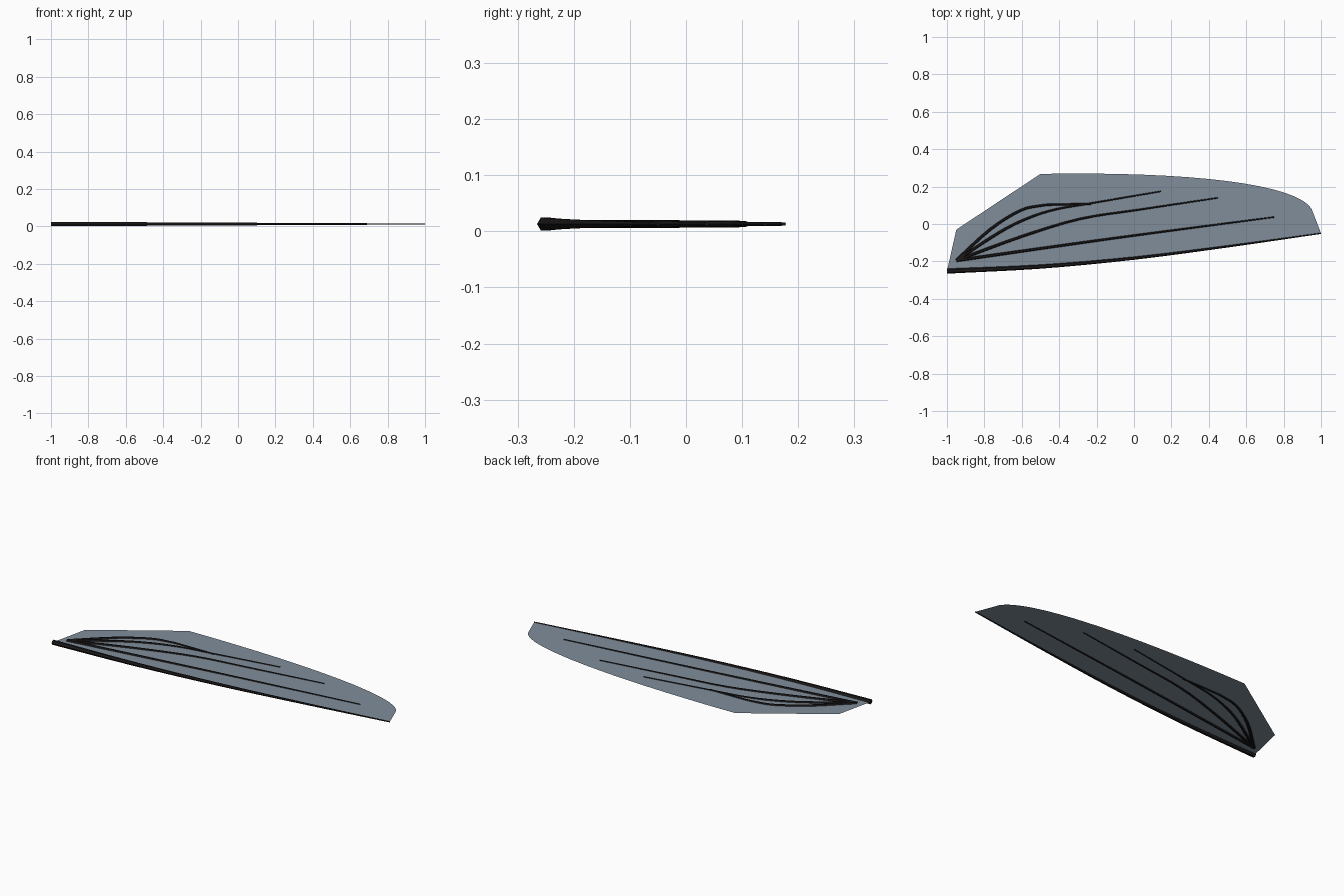
import bpy, bmesh
from mathutils import Vector
from mathutils.geometry import interpolate_bezier

if "Cube" in bpy.data.objects:
    bpy.data.objects.remove(bpy.data.objects["Cube"])

Z = 0.013  # height of the wing plane


def material(name, color):
    m = bpy.data.materials.new(name)
    m.diffuse_color = color
    m.use_nodes = True
    m.node_tree.nodes["Principled BSDF"].inputs["Base Color"].default_value = m.diffuse_color
    return m


dark = material("vein_dark", (0.012, 0.010, 0.010, 1))
skin = material("membrane_grey", (0.22, 0.27, 0.33, 0.85))


def bezier(a, b, c, d, n):
    return [Vector((p[0], p[1], Z)) for p in interpolate_bezier(
        *[Vector((*q, 0)) for q in (a, b, c, d)], n)]


def smooth_path(pts, n=4):
    """Catmull-Rom curve through a few points."""
    p = [Vector((x, y, Z)) for x, y in pts]
    p = [2 * p[0] - p[1]] + p + [2 * p[-1] - p[-2]]
    out = []
    for i in range(1, len(p) - 2):
        b, c = p[i], p[i + 1]
        seg = interpolate_bezier(b, b + (c - p[i - 1]) / 6,
                                 c - (p[i + 2] - b) / 6, c, n + 1)
        out += seg[:-1]
    return out + [p[-2]]


def vein(name, pts, r0, r1):
    """Tapered six-sided tube along a path."""
    cu = bpy.data.curves.new(name, 'CURVE')
    cu.dimensions = '3D'
    cu.bevel_depth = 1
    cu.bevel_resolution = 1
    cu.use_fill_caps = True
    s = cu.splines.new('POLY')
    s.points.add(len(pts) - 1)
    for i, (sp, p) in enumerate(zip(s.points, pts)):
        sp.co = (*p, 1)
        sp.radius = r0 + (r1 - r0) * i / (len(pts) - 1)
    ob = bpy.data.objects.new(name, cu)
    bpy.context.collection.objects.link(ob)
    cu.materials.append(dark)
    bpy.ops.object.select_all(action='DESELECT')
    ob.select_set(True)
    bpy.context.view_layer.objects.active = ob
    bpy.ops.object.convert(target='MESH')
    bpy.ops.object.shade_smooth_by_angle()


# leading edge spar
lead = smooth_path([(-1, -.252), (-.5, -.228), (0, -.183), (.5, -.12), (1, -.05)])
vein("leading_edge", lead, .0135, .003)

# thin single-sheet membrane
rim = bezier((-.5, .268), (.3, .282), (.87, .215), (.95, .08), 17)
outline = lead + rim[::-1] + [Vector((-.95, -.03, Z))]
bm = bmesh.new()
bm.faces.new([bm.verts.new(p) for p in outline])
bmesh.ops.triangulate(bm, faces=bm.faces[:])
me = bpy.data.meshes.new("membrane")
bm.to_mesh(me)
bm.free()
me.materials.append(skin)
bpy.context.collection.objects.link(bpy.data.objects.new("membrane", me))

# veins fanning out of the wing root
root = (-.95, -.195)
vein("vein_1", smooth_path([root, (-.1, -.075), (.75, .037)]), .0085, .0035)
vein("vein_2", smooth_path([root, (-.61, -.07), (-.29, .027), (.03, .077), (.45, .14)]), .0085, .0035)
vein("vein_3", smooth_path([root, (-.72, -.045), (-.57, .03), (-.42, .078), (-.235, .11), (.145, .175)]), .0085, .0035)
vein("vein_4", smooth_path([root, (-.77, -.03), (-.61, .071), (-.5, .098), (-.42, .104), (-.23, .107)]), .0085, .005)
